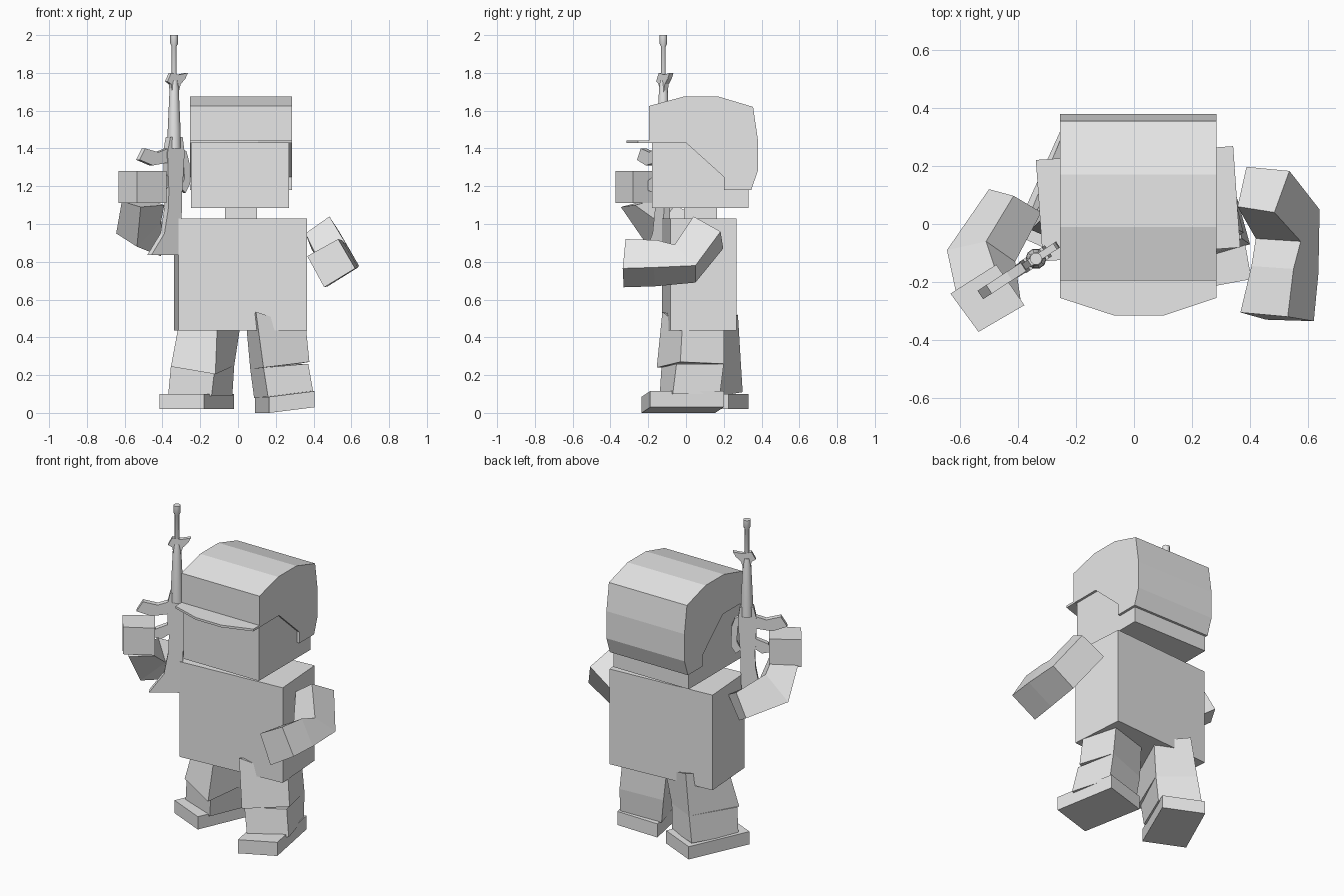
import bpy, bmesh, math
from mathutils import Vector, Matrix

grey = bpy.data.materials.new("light_grey")
grey.diffuse_color = (0.8, 0.8, 0.8, 1)


def finish(name, bm, smooth=False):
    bmesh.ops.recalc_face_normals(bm, faces=bm.faces)
    me = bpy.data.meshes.new(name)
    bm.to_mesh(me)
    bm.free()
    me.materials.append(grey)
    ob = bpy.data.objects.new(name, me)
    bpy.context.collection.objects.link(ob)
    if smooth:
        bpy.context.view_layer.objects.active = ob
        ob.select_set(True)
        bpy.ops.object.shade_smooth_by_angle(angle=math.radians(40))
        ob.select_set(False)
    return ob


def loft(name, *rings, smooth=False):
    """Skin a row of matching rings and cap both ends."""
    bm = bmesh.new()
    vs = [[bm.verts.new(p) for p in r] for r in rings]
    n = len(vs[0])
    for a, b in zip(vs, vs[1:]):
        for i in range(n):
            j = (i + 1) % n
            bm.faces.new((a[i], a[j], b[j], b[i]))
    bm.faces.new(vs[0])
    bm.faces.new(vs[-1])
    return finish(name, bm, smooth)


def box(name, x, y, z, turn=0):
    cx, cy = sum(x) / 2, sum(y) / 2
    rot = Matrix.Rotation(math.radians(turn), 3, 'Z')
    c = Vector((cx, cy, 0))

    def ring(h):
        return [rot @ Vector((px - cx, py - cy, h)) + c
                for px, py in ((x[0], y[0]), (x[1], y[0]), (x[1], y[1]), (x[0], y[1]))]
    return loft(name, ring(z[0]), ring(z[1]))


# Torso, neck, head
box("torso", (-.327, .355), (-.105, .245), (.435, 1.03), 4)
box("neck", (-.07, .10), (-.01, .165), (1.02, 1.10))
box("head", (-.25, .27), (-.18, .33), (1.085, 1.5))

# Helmet: side profile swept across the head
side = [(-.195, 1.43), (-.195, 1.625), (-.01, 1.675), (.17, 1.675), (.355, 1.62), (.38, 1.45),
        (.38, 1.28), (.345, 1.18), (.2, 1.18), (.2, 1.25), (0, 1.43)]
loft("helmet", *[[(x, y, z) for y, z in side] for x in (-.255, .285)])
brim = [(-.255, -.18), (-.255, -.255), (-.07, -.315), (.105, -.315), (.285, -.255), (.285, -.18)]
loft("helmet_brim", *[[(x, y, z) for x, y in brim] for z in (1.428, 1.442)])

# Left arm, bent forward at the elbow
wrist = [(.405, -.145, .83), (.55, -.155, .915), (.636, -.17, .77), (.475, -.165, .67)]
loft("left_hand",
     [(.367, -.305, .83), (.53, -.32, .92), (.62, -.335, .765), (.456, -.33, .665)], wrist)
loft("left_arm", wrist,
     [(.42, -.05, .82), (.575, -.06, .89), (.64, .05, .78), (.49, .05, .69)],
     [(.357, .06, .95), (.484, .04, 1.04), (.536, .183, .96), (.388, .197, .87)])

# Right arm, raised at the elbow to hold the rifle
palm = [(-.633, -.24), (-.536, -.372), (-.378, -.28), (-.475, -.14)]
loft("right_hand", *[[(x, y, z) for x, y in palm] for z in (1.11, 1.28)])
loft("right_arm",
     [(-.615, -.23, 1.12), (-.515, -.345, 1.09), (-.39, -.27, 1.1), (-.48, -.15, 1.13)],
     [(-.645, -.09, .95), (-.535, -.2, .88), (-.41, -.13, 1.0), (-.51, -.06, 1.1)],
     [(-.5, .12, .89), (-.41, .06, .83), (-.32, .04, .96), (-.415, .097, 1.02)])

# Right leg, turned outwards (rings run front-left, front-right, back-right, back-left)
loft("right_thigh",
     [(-.315, .02, .46), (-.11, -.08, .46), (.012, .19, .46), (-.19, .275, .52)],
     [(-.355, -.02, .245), (-.12, -.125, .205), (-.02, .17, .25), (-.225, .29, .27)])
loft("right_shin",
     [(-.355, .0, .25), (-.125, -.09, .22), (-.02, .17, .25), (-.225, .29, .27)],
     [(-.37, .01, .09), (-.14, -.08, .09), (-.03, .18, .09), (-.25, .3, .11)])
sole = [(-.415, -.035), (-.18, -.14), (-.02, .226), (-.25, .33)]
loft("right_foot", *[[(x, y, z) for x, y in sole] for z in (.02, .1)])

# Left leg, with the foot rolled slightly
loft("left_thigh",
     [(.095, -.125, .535), (.36, -.02, .45), (.3, .2, .45), (.045, .12, .45)],
     [(.135, -.155, .24), (.378, -.03, .27), (.32, .2, .26), (.065, .13, .23)])
loft("left_shin",
     [(.135, -.13, .24), (.372, -.05, .26), (.32, .2, .26), (.065, .13, .23)],
     [(.16, -.14, .08), (.4, -.07, .1), (.33, .18, .1), (.085, .12, .08)])
sole = [(.165, -.235, 0), (.405, -.19, .03), (.335, .2, .03), (.09, .155, 0)]
loft("left_foot", *[[(x, y, z + h) for x, y, z in sole] for h in (0, .085)])

# Rifle: upright, lying in a vertical plane turned about z
AX, AY, SLOPE = -.338, -.12, .65
NORMAL = Vector((-SLOPE, 1, 0)).normalized()


def plate(name, pts, thick):
    rings = []
    for s in (-.5, .5):
        rings.append([Vector((x, AY + (x - AX) * SLOPE, z)) + NORMAL * thick * s for x, z in pts])
    return loft(name, *rings)


def tube(name, rows, sides=10):
    """Round part on the barrel axis from (radius, height) rows."""
    loft(name, *[[(AX + r * math.cos(2 * math.pi * i / sides),
                   AY + r * math.sin(2 * math.pi * i / sides), z) for i in range(sides)]
                 for r, z in rows], smooth=True)


tube("rifle_barrel", [(.013, 1.6), (.013, 1.94), (.021, 1.955), (.021, 2.0)])
tube("rifle_handguard", [(.036, 1.4), (.034, 1.5), (.024, 1.72), (.018, 1.76)])
plate("rifle_front_sight", [(-.36, 1.74), (-.38, 1.755), (-.36, 1.80), (-.32, 1.79), (-.272, 1.80),
                            (-.285, 1.77), (-.31, 1.74), (-.32, 1.70), (-.355, 1.70)], .025)
plate("rifle_receiver", [(-.38, 1.2), (-.385, 1.38), (-.37, 1.46), (-.305, 1.46), (-.295, 1.38),
                         (-.305, 1.2)], .045)
plate("rifle_magazine", [(-.38, 1.40), (-.43, 1.38), (-.5, 1.40), (-.53, 1.34), (-.46, 1.31),
                         (-.38, 1.325)], .035)
plate("rifle_handle", [(-.31, 1.40), (-.28, 1.385), (-.265, 1.33), (-.262, 1.21), (-.285, 1.165),
                       (-.31, 1.19), (-.29, 1.24), (-.295, 1.33)], .025)
plate("rifle_grip", [(-.36, 1.27), (-.44, 1.23), (-.455, 1.18), (-.41, 1.17), (-.36, 1.21)], .035)
plate("rifle_stock", [(-.375, 1.22), (-.305, 1.22), (-.31, 1.0), (-.318, .835), (-.47, .835),
                      (-.40, .95), (-.38, 1.08)], .04)
